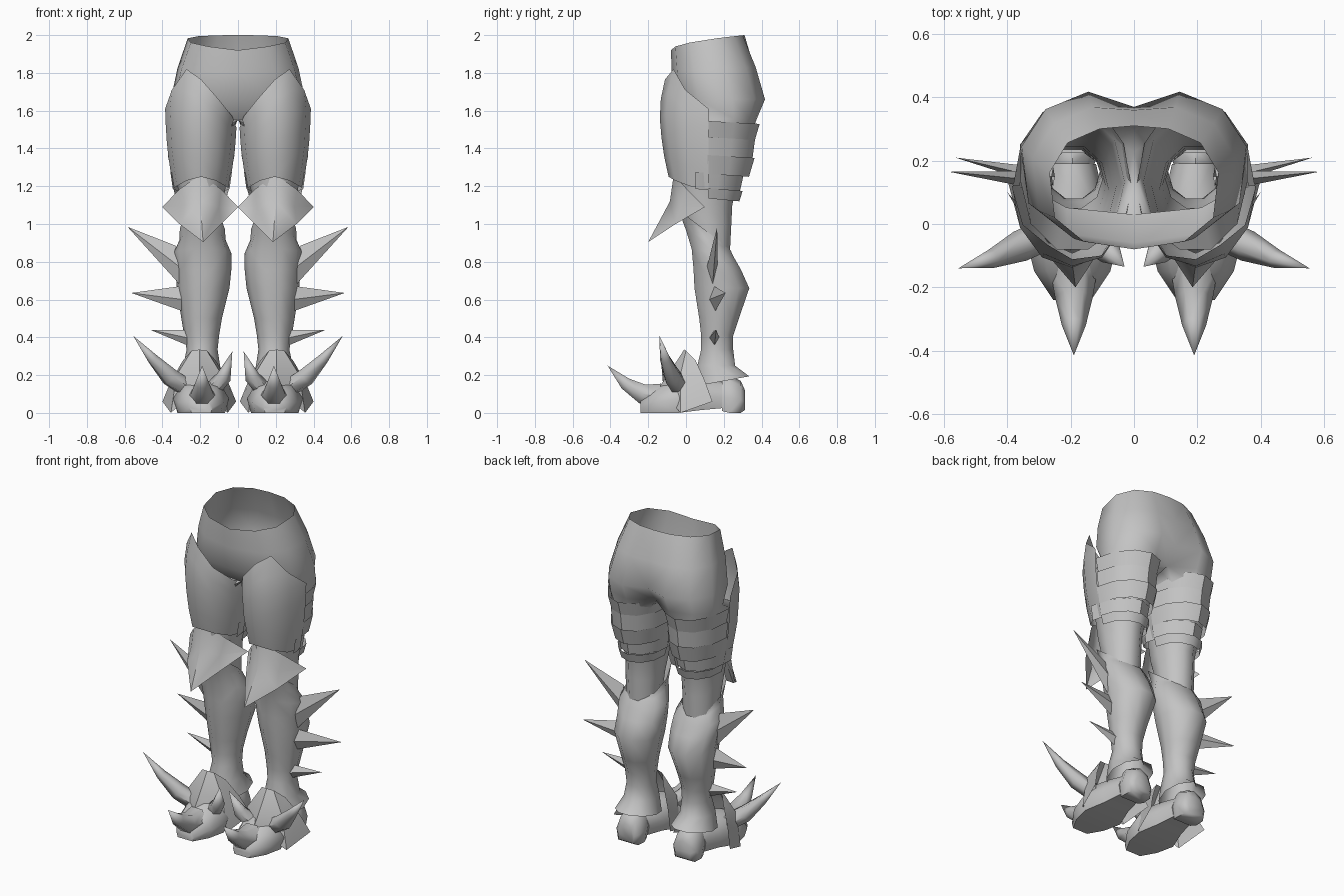
import bpy, bmesh, math
from mathutils import Vector

if "Cube" in bpy.data.objects:
    bpy.data.objects.remove(bpy.data.objects["Cube"])

mat = bpy.data.materials.new("grey")
mat.diffuse_color = (0.55, 0.55, 0.55, 1)
mat.use_nodes = True
mat.node_tree.nodes["Principled BSDF"].inputs["Base Color"].default_value = mat.diffuse_color


def finish(name, bm, angle=40):
    """Turn a bmesh of the +x side into a mirrored, smoothed object."""
    bmesh.ops.recalc_face_normals(bm, faces=bm.faces)
    me = bpy.data.meshes.new(name)
    bm.to_mesh(me)
    bm.free()
    me.materials.append(mat)
    ob = bpy.data.objects.new(name, me)
    bpy.context.collection.objects.link(ob)
    bpy.ops.object.select_all(action='DESELECT')
    ob.select_set(True)
    bpy.context.view_layer.objects.active = ob
    bpy.ops.object.shade_smooth_by_angle(angle=math.radians(angle))
    mod = ob.modifiers.new("mirror", 'MIRROR')
    mod.use_clip = True
    mod.merge_threshold = 0.002
    return ob


def loft(name, rows, closed=True, caps=(False, False), tip=None, angle=40):
    """Skin rows of points; optional end caps and a pointed tip."""
    bm = bmesh.new()
    vs = [[bm.verts.new(p) for p in r] for r in rows]
    n = len(rows[0])
    for a, b in zip(vs, vs[1:]):
        for i in range(n if closed else n - 1):
            j = (i + 1) % n
            quad = (a[i], a[j], b[j], b[i])
            if not all(abs(v.co.x) < 1e-5 for v in quad):
                bm.faces.new(quad)
    if tip is not None:
        t = bm.verts.new(tip)
        for i in range(n):
            bm.faces.new((vs[-1][i], vs[-1][(i + 1) % n], t))
    if caps[0]:
        bm.faces.new(vs[0])
    if caps[1]:
        bm.faces.new(vs[-1])
    return finish(name, bm, angle)


def lerp_table(z, table):
    """Linear lookup in rows sorted by falling z."""
    if z >= table[0][0]:
        return table[0][1:]
    for a, b in zip(table, table[1:]):
        if z >= b[0]:
            t = (a[0] - z) / (a[0] - b[0])
            return [p + (q - p) * t for p, q in zip(a[1:], b[1:])]
    return table[-1][1:]


def hip_ring(hw, yf, yb, zf, zb, notch=0.0):
    """Half of a pelvis section: outer arc plus three points on the centre plane."""
    cy, ry = (yf + yb) / 2, (yb - yf) / 2
    pts = []
    for i, deg in enumerate((-90, -58, -24, 10, 42, 70, 90)):
        c, s = math.cos(math.radians(deg)), math.sin(math.radians(deg))
        x = hw * abs(c) ** 0.85 if 0 < i < 6 else 0.0
        y = cy + ry * math.copysign(abs(s) ** 0.8, s)
        pts.append([x, y - (notch if i == 6 else 0)])
    y0, y1 = pts[6][1], pts[0][1]
    pts += [[0.0, y0 + (y1 - y0) * k / 4] for k in (1, 2, 3)]
    return [(x, y, zf + (zb - zf) * min(1, max(0, (y - yf) / (yb - yf))) ** 0.5)
            for x, y in pts]


def leg_ring(x0, x1, yf, yb, zf, zb=None):
    zb = zf if zb is None else zb
    out = []
    for i in range(10):
        a = math.radians(-108 + 36 * i)
        s = math.sin(a)
        out.append(((x0 + x1) / 2 + (x1 - x0) / 2 * math.cos(a),
                    (yf + yb) / 2 + (yb - yf) / 2 * s / 0.951,
                    zf + (zb - zf) * (s + 1) / 2))
    return out


# Hips and upper legs, one open skin
loft("hips_and_thighs", [
    hip_ring(.27, -.08, .31, 1.92, 2.0),
    hip_ring(.325, -.075, .38, 1.80, 1.83, .02),
    hip_ring(.36, -.06, .43, 1.66, 1.66, .06),
    hip_ring(.365, .03, .385, 1.55, 1.56, .09),
    leg_ring(.03, .358, -.08, .345, 1.48), leg_ring(.04, .35, -.07, .325, 1.4),
    leg_ring(.055, .335, -.05, .30, 1.3), leg_ring(.065, .32, -.04, .265, 1.2),
    leg_ring(.08, .305, -.03, .245, 1.1), leg_ring(.09, .30, .0, .24, 1.0),
    leg_ring(.1, .29, .05, .23, .8)], angle=60)

# Front thigh plate: columns run from the outer side round to the inner side
profile = [(1.82, .155, .215), (1.72, .178, .245), (1.6, .192, .262),
           (1.4, .18, .245), (1.25, .158, .212), (1.18, .145, .19)]
tops = [1.61, 1.71, 1.82, 1.765, 1.66, 1.57, 1.51]
bottoms = [1.19, 1.2, 1.23, 1.25, 1.23, 1.2, 1.19]
rows = []
for k in range(6):
    row = []
    for j in range(7):
        z = tops[j] + (bottoms[j] - tops[j]) * k / 5
        rx, ry = lerp_table(z, profile)
        a = math.radians(-30 * j)
        row.append((.195 + rx * math.cos(a), .12 + ry * math.sin(a), z))
    rows.append(row)
loft("thigh_plate", rows, closed=False, angle=60)

# Straps round the back of the thigh, leaning outward at the top
for n, (zt, zb, rx, ry, y0, lean) in enumerate([
        (1.545, 1.445, .187, .27, .12, .89), (1.46, 1.35, .178, .245, .12, .94),
        (1.365, 1.265, .177, .248, .115, .88), (1.275, 1.185, .163, .255, .05, .92),
        (1.19, 1.135, .148, .18, .12, .9)]):
    def arc(z, s):
        return [(.195 + rx * s * math.cos(math.radians(a)),
                 y0 + ry * s * math.sin(math.radians(a)),
                 z - .015 * math.sin(math.radians(a))) for a in range(0, 181, 30)]
    loft(f"thigh_strap_{n + 1}", [arc(zt, 1), arc(zb, lean)], closed=False)

# Pointed knee guard, bent along the middle
left = [[(.0, .10, 1.09), (.09, .005, 1.185), (.2, -.065, 1.26)],
        [(.0, .10, 1.09), (.1, -.03, 1.09), (.2, -.085, 1.12)],
        [(.0, .10, 1.09), (.09, -.055, 1.0), (.185, -.2, .905)]]
loft("knee_guard", [r + [(.4 - x, y, z) for x, y, z in r[1::-1]] for r in left],
     closed=False, angle=70)

# Lower leg armour with a flared ankle
loft("greave", [
    leg_ring(.07, .308, -.04, .225, 1.08, .87), leg_ring(.065, .31, .0, .235, .97, .86),
    leg_ring(.035, .342, .03, .255, .87, .82),
    leg_ring(.035, .33, .04, .29, .76), leg_ring(.045, .325, .045, .335, .66),
    leg_ring(.085, .30, .07, .28, .5), leg_ring(.1, .285, .08, .25, .41),
    leg_ring(.108, .272, .08, .25, .335), leg_ring(.095, .29, .06, .26, .25),
    leg_ring(.07, .315, .05, .335, .14, .195)], angle=50)

# Flat side spikes: tip, upper base z, lower base z, base x values, y middle
for n, (tip, z1, z0, x1, x0, y) in enumerate([
        ((.585, .165, .985), .885, .67, .33, .30, .14),
        ((.565, .21, .635), .67, .53, .31, .27, .15),
        ((.465, .16, .44), .44, .35, .26, .25, .15)]):
    zm, xm = (z0 + z1) / 2, (x0 + x1) / 2
    base = [(x1, y, z1), (xm, y - .028, zm), (x0, y, z0), (xm, y + .028, zm)]
    loft(f"shin_spike_{n + 1}", [base], tip=tip, angle=30)


def horn(name, path, tip):
    """Tapering six-sided horn along points (x, y, z, radius)."""
    pts = [Vector(p[:3]) for p in path] + [Vector(tip)]
    rings = []
    for i, p in enumerate(path):
        q = (pts[i + 1] - pts[max(i - 1, 0)]).to_track_quat('Z', 'Y')
        rings.append([pts[i] + q @ Vector((p[3] * math.cos(k * math.pi / 3),
                                           p[3] * math.sin(k * math.pi / 3), 0))
                      for k in range(6)])
    loft(name, rings, tip=tip, angle=60)


horn("toe_horn", [(.19, -.14, .09, .075), (.19, -.23, .1, .06), (.19, -.32, .155, .038)],
     (.19, -.415, .25))
horn("outer_foot_horn", [(.27, -.03, .13, .05), (.36, -.07, .19, .05),
                         (.45, -.11, .285, .03)], (.555, -.14, .408))
horn("inner_foot_horn", [(.13, -.05, .13, .045), (.075, -.09, .19, .04)],
     (.03, -.135, .325))


def foot_ring(y, w, h, z0=0.0, cx=.195):
    half = [(.85, 0), (1, .4), (.65, .85)]
    prof = half + [(0, 1)] + [(-u, v) for u, v in reversed(half)]
    return [(cx + u * w, y, z0 + v * (h - z0)) for u, v in prof]


# Foot and heel
loft("foot", [foot_ring(.19, .075, .17, .025), foot_ring(.08, .1, .19, .015),
              foot_ring(-.04, .148, .19), foot_ring(-.15, .12, .14),
              foot_ring(-.24, .06, .07)], caps=(True, True), angle=60)
loft("heel", [foot_ring(.19, .07, .2, .01), foot_ring(.23, .085, .2),
              foot_ring(.29, .08, .17), foot_ring(.312, .055, .12, .015)],
     caps=(True, True), angle=60)

# Folded instep shield
shield = [[(.085, .05, .28), (.04, .0, .33), (0, -.01, .335)],
          [(.15, .1, .17), (.12, -.03, .2), (0, -.09, .21)],
          [(.195, .14, .06), (.15, -.03, .0), (0, -.14, .14)]]
loft("instep_shield", [[(.205 + u, y, z) for u, y, z in r] +
                       [(.205 - u, y, z) for u, y, z in r[-2::-1]] for r in shield],
     closed=False, angle=30)
